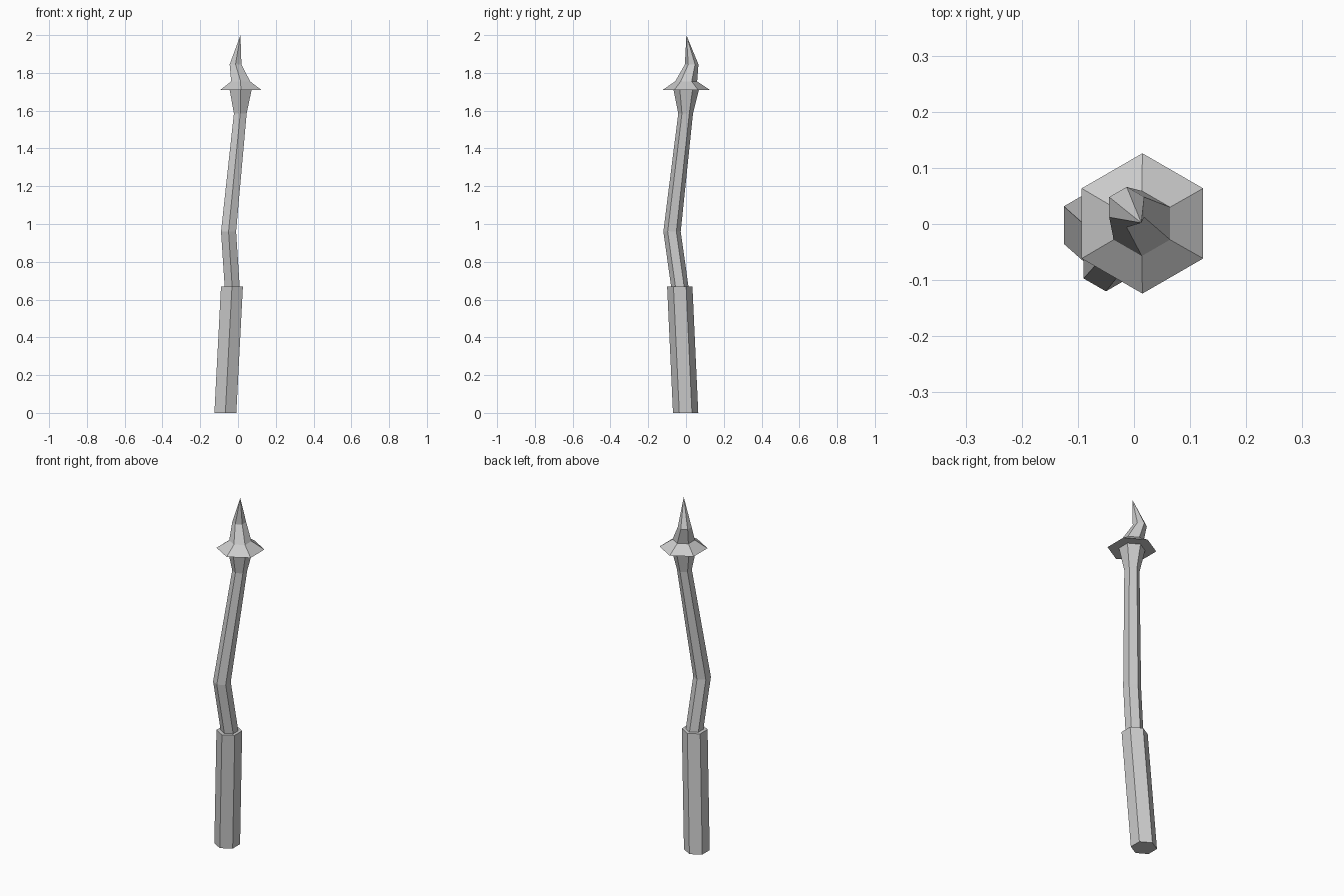
import bpy, bmesh
from math import sin, cos, pi

cube = bpy.data.objects.get("Cube")
if cube:
    bpy.data.objects.remove(cube, do_unlink=True)

grey = bpy.data.materials.new("plain grey")
grey.use_nodes = True
colour = (0.6, 0.6, 0.6, 1)
grey.diffuse_color = colour
grey.node_tree.nodes["Principled BSDF"].inputs["Base Color"].default_value = colour

SIDES = 6


def lofted(name, sections, tip=None):
    """Six-sided tube through (x, y, z, radius) sections, closed by a cap or a tip."""
    bm = bmesh.new()
    rings = []
    for x, y, z, r in sections:
        rings.append([bm.verts.new((x + r * sin(2 * pi * i / SIDES),
                                    y - r * cos(2 * pi * i / SIDES), z))
                      for i in range(SIDES)])
    for low, high in zip(rings, rings[1:]):
        for i in range(SIDES):
            j = (i + 1) % SIDES
            bm.faces.new((low[i], low[j], high[j], high[i]))
    bm.faces.new(rings[0][::-1])
    if tip:
        point = bm.verts.new(tip)
        for i in range(SIDES):
            bm.faces.new((rings[-1][i], rings[-1][(i + 1) % SIDES], point))
    else:
        bm.faces.new(rings[-1])
    bmesh.ops.recalc_face_normals(bm, faces=bm.faces)
    mesh = bpy.data.meshes.new(name)
    bm.to_mesh(mesh)
    bm.free()
    mesh.materials.append(grey)
    obj = bpy.data.objects.new(name, mesh)
    bpy.context.collection.objects.link(obj)
    return obj


# Thick leaning grip
lofted("grip", [(-0.067, -0.002, 0, 0.067), (-0.032, -0.033, 0.67, 0.067)])

# Bent shaft flaring into the collar
lofted("shaft", [(-0.031, -0.033, 0.67, 0.046), (-0.05, -0.074, 0.96, 0.046),
                 (0.012, -0.002, 1.585, 0.039), (0.014, 0.001, 1.71, 0.067)])

# Wide flange with the crooked spike on top
lofted("flange_and_spike", [(0.015, 0.001, 1.71, 0.125), (0.014, 0.001, 1.755, 0.058),
                            (-0.013, 0.03, 1.845, 0.036)], tip=(0.013, 0.002, 2.0))
